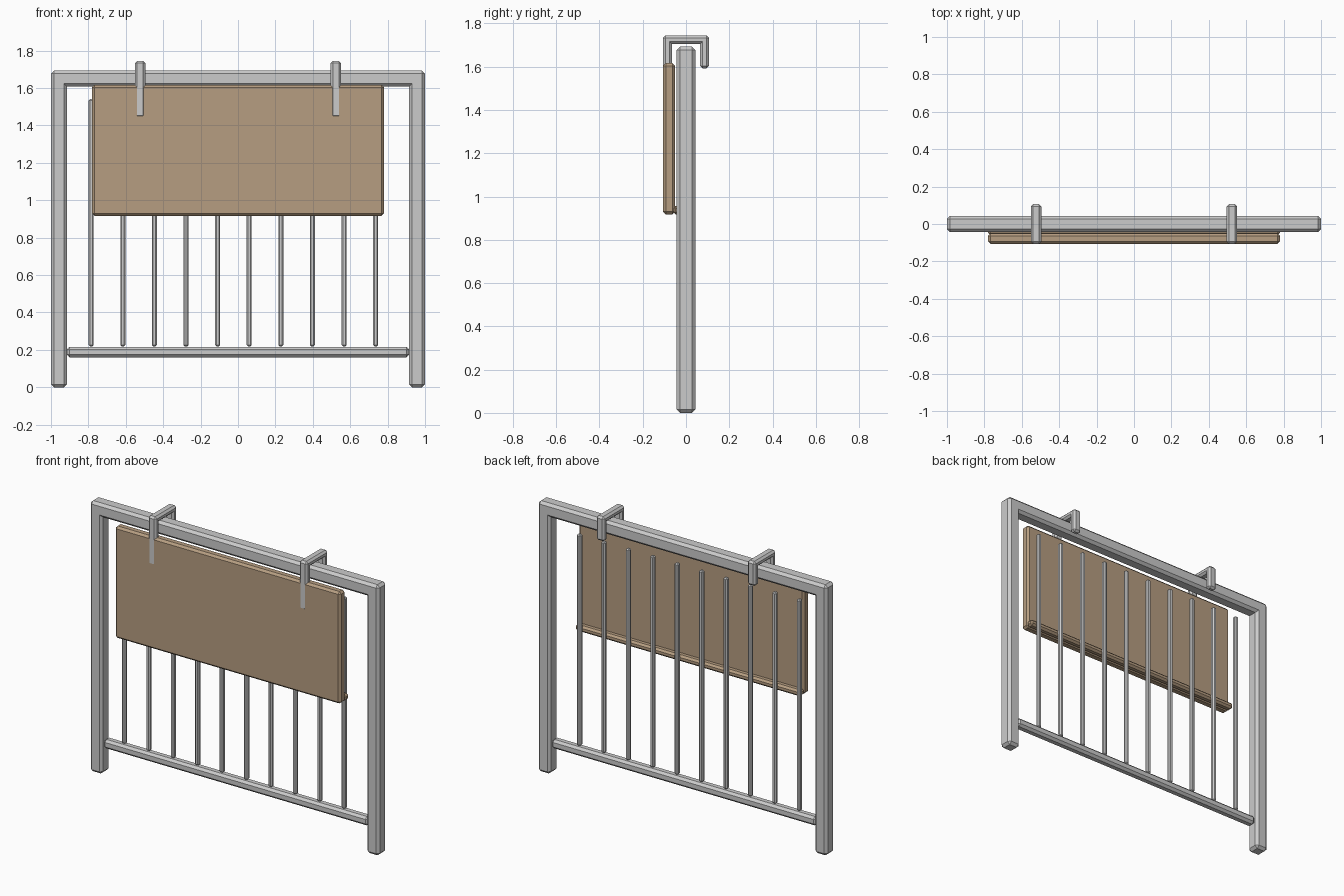
import bpy, bmesh

if "Cube" in bpy.data.objects:
    bpy.data.objects.remove(bpy.data.objects["Cube"])

wood = bpy.data.materials.new("tan_board")
wood.diffuse_color = (0.47, 0.34, 0.22, 1)
wood.use_nodes = True
wood.node_tree.nodes["Principled BSDF"].inputs["Base Color"].default_value = wood.diffuse_color


def box(name, x, y, z, bevel, mat=None):
    """Chamfered box from (min, max) ranges on each axis."""
    bm = bmesh.new()
    bmesh.ops.create_cube(bm, size=1)
    for v in bm.verts:
        v.co = [r[0] if c < 0 else r[1] for c, r in zip(v.co, (x, y, z))]
    bmesh.ops.bevel(bm, geom=bm.edges[:], offset=bevel, segments=1,
                    affect='EDGES', profile=0.5)
    bmesh.ops.recalc_face_normals(bm, faces=bm.faces[:])
    me = bpy.data.meshes.new(name)
    bm.to_mesh(me)
    bm.free()
    ob = bpy.data.objects.new(name, me)
    bpy.context.collection.objects.link(ob)
    if mat:
        me.materials.append(mat)
    return ob


# Outer frame
T = 0.043
box("left_post", (-1, -0.914), (-T, T), (0, 1.693), 0.016)
box("right_post", (0.914, 1), (-T, T), (0, 1.693), 0.016)
box("top_rail", (-1, 1), (-T, T), (1.607, 1.693), 0.016)
box("bottom_rail", (-0.915, 0.915), (-0.028, 0.028), (0.16, 0.216), 0.014)

# Upright bars, evenly spaced and slightly off centre
for i in range(10):
    x = -0.785 + 0.169 * i
    box(f"upright_bar_{i + 1}", (x - 0.0135, x + 0.0135), (-0.0135, 0.0135),
        (0.219, 1.54), 0.007)

# Hanging board with a lip along its lower back edge
box("board", (-0.78, 0.78), (-0.106, -0.05), (0.917, 1.617), 0.013, wood)
box("board_lip", (-0.78, 0.78), (-0.06, -0.014), (0.917, 0.957), 0.012, wood)

# Hooks over the top rail
for side, cx in (("left", -0.523), ("right", 0.523)):
    xr = (cx - 0.028, cx + 0.028)
    box(side + "_hook_top", xr, (-0.106, 0.106), (1.705, 1.745), 0.012)
    box(side + "_hook_front", xr, (-0.1065, -0.065), (1.44, 1.745), 0.012)
    box(side + "_hook_back", xr, (0.065, 0.106), (1.592, 1.745), 0.012)
